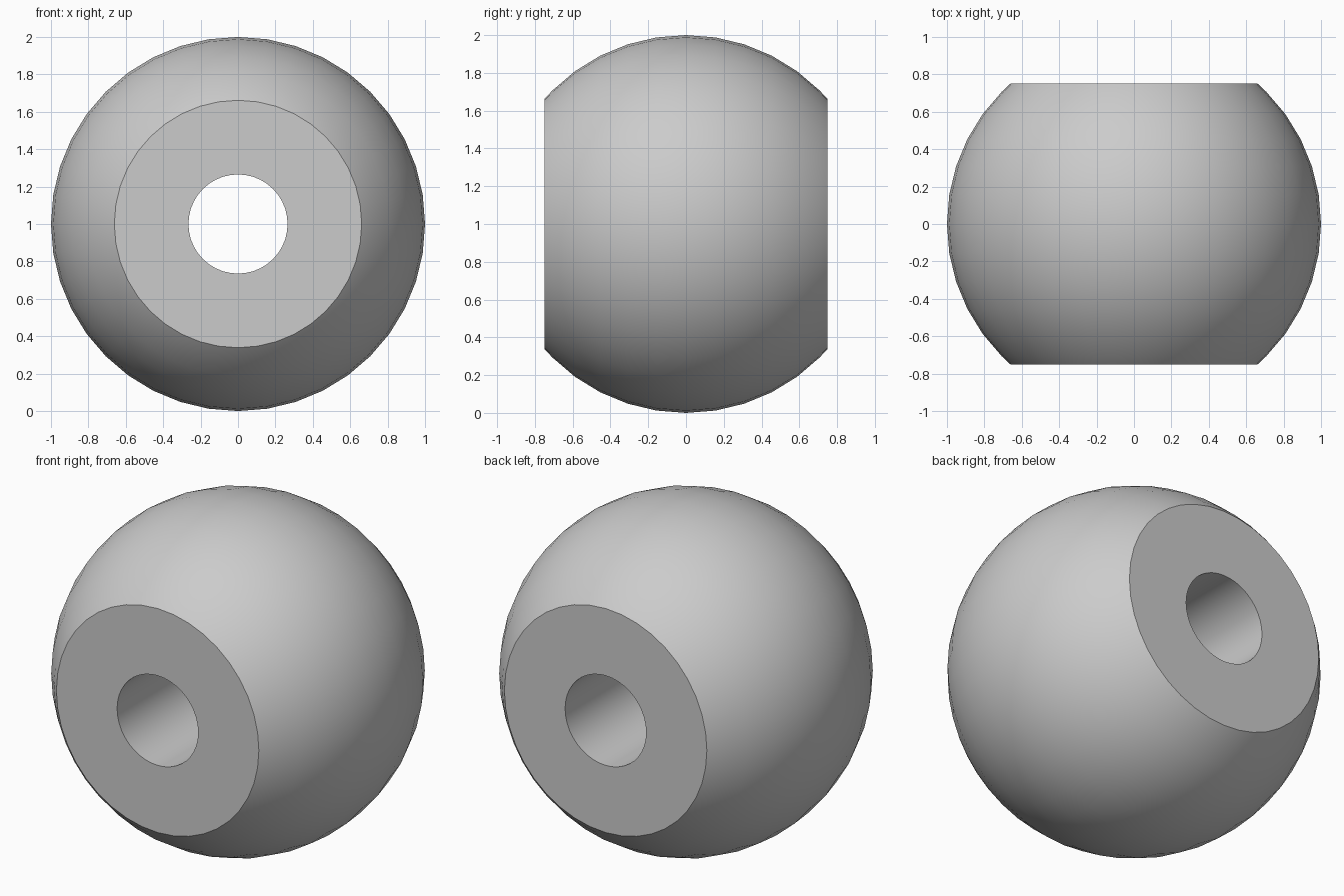
import bpy
import bmesh
import math

cube = bpy.data.objects.get("Cube")
if cube:
    bpy.data.objects.remove(cube, do_unlink=True)

SEGMENTS = 40
RADIUS = 1.0
HALF_WIDTH = 0.75
BORE = 0.265

# Grey material
grey = bpy.data.materials.new("plain grey")
colour = (0.6, 0.6, 0.6, 1.0)
grey.use_nodes = True
grey.diffuse_color = colour
grey.node_tree.nodes["Principled BSDF"].inputs["Base Color"].default_value = colour

# Closed half section: bore edge, ball arc between the two flats, bore edge
limit = math.asin(HALF_WIDTH / RADIUS)
step = 2 * math.pi / SEGMENTS
count = int(limit / step)
angles = [-limit] + [i * step for i in range(-count, count + 1)] + [limit]
section = [(BORE, -HALF_WIDTH)]
section += [(RADIUS * math.cos(a), RADIUS * math.sin(a)) for a in angles]
section += [(BORE, HALF_WIDTH)]

# Revolve the section around the bore axis
bm = bmesh.new()
rings = []
for i in range(SEGMENTS):
    turn = i * step
    rings.append([bm.verts.new((r * math.cos(turn), y, RADIUS + r * math.sin(turn)))
                  for r, y in section])
for i, ring in enumerate(rings):
    following = rings[(i + 1) % SEGMENTS]
    for j in range(len(section)):
        k = (j + 1) % len(section)
        bm.faces.new((ring[j], ring[k], following[k], following[j]))
bmesh.ops.recalc_face_normals(bm, faces=bm.faces)

mesh = bpy.data.meshes.new("bored_ball")
bm.to_mesh(mesh)
bm.free()
mesh.materials.append(grey)
ball = bpy.data.objects.new("bored_ball", mesh)
bpy.context.collection.objects.link(ball)

# Smooth ball and bore with crisp rims
bpy.ops.object.select_all(action="DESELECT")
ball.select_set(True)
bpy.context.view_layer.objects.active = ball
bpy.ops.object.shade_smooth_by_angle(angle=math.radians(30))
